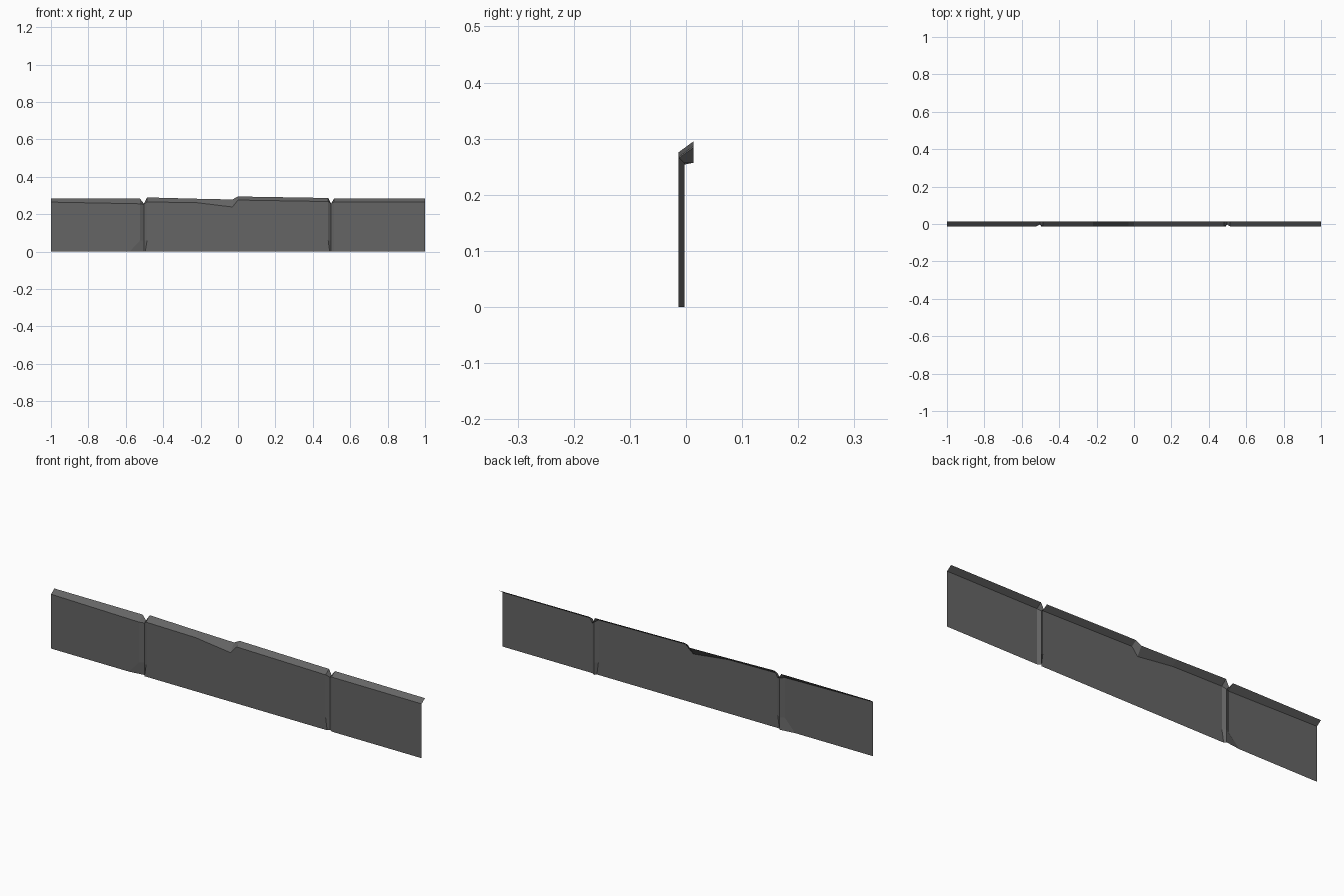
import bpy, bmesh

if "Cube" in bpy.data.objects:
    bpy.data.objects.remove(bpy.data.objects["Cube"])

stone = bpy.data.materials.new("dark grey stone")
stone.diffuse_color = (0.13, 0.13, 0.13, 1)
stone.use_nodes = True
stone.node_tree.nodes["Principled BSDF"].inputs["Base Color"].default_value = stone.diffuse_color

# Stations along the kerb: x at top, x at foot, front y, front-edge z, back-edge z
F, G, B = -0.013, -0.003, 0.013
stations = [
    (-1.00, -1.00, F, .265, .283),
    (-0.524, -0.58, F, .256, .283),
    (-0.503, -0.503, G, .254, .257),   # left groove
    (-0.486, -0.496, F, .266, .290),
    (-0.22, -0.22, F, .262, .283),
    (-0.03, -0.03, F, .239, .279),     # chipped lip
    (0.00, 0.00, F, .276, .295),
    (0.482, 0.49, F, .268, .287),
    (0.498, 0.498, G, .257, .257),     # right groove
    (0.514, 0.514, F, .266, .285),
    (1.00, 1.00, F, .265, .283),
]

# Open sheet: upright front panel plus a sloping top lip
bm = bmesh.new()
columns = []
for x, foot, y, zf, zb in stations:
    pts = [(foot, y, 0), (x, y, .06), (x, y, .14), (x, y, zf), (x, B, zb)]
    columns.append([bm.verts.new(p) for p in pts])
for a, b in zip(columns, columns[1:]):
    for i in range(4):
        bm.faces.new((a[i], b[i], b[i + 1], a[i + 1]))

mesh = bpy.data.meshes.new("kerb_panel")
bm.to_mesh(mesh)
bm.free()
mesh.materials.append(stone)
kerb = bpy.data.objects.new("kerb_panel", mesh)
bpy.context.collection.objects.link(kerb)
